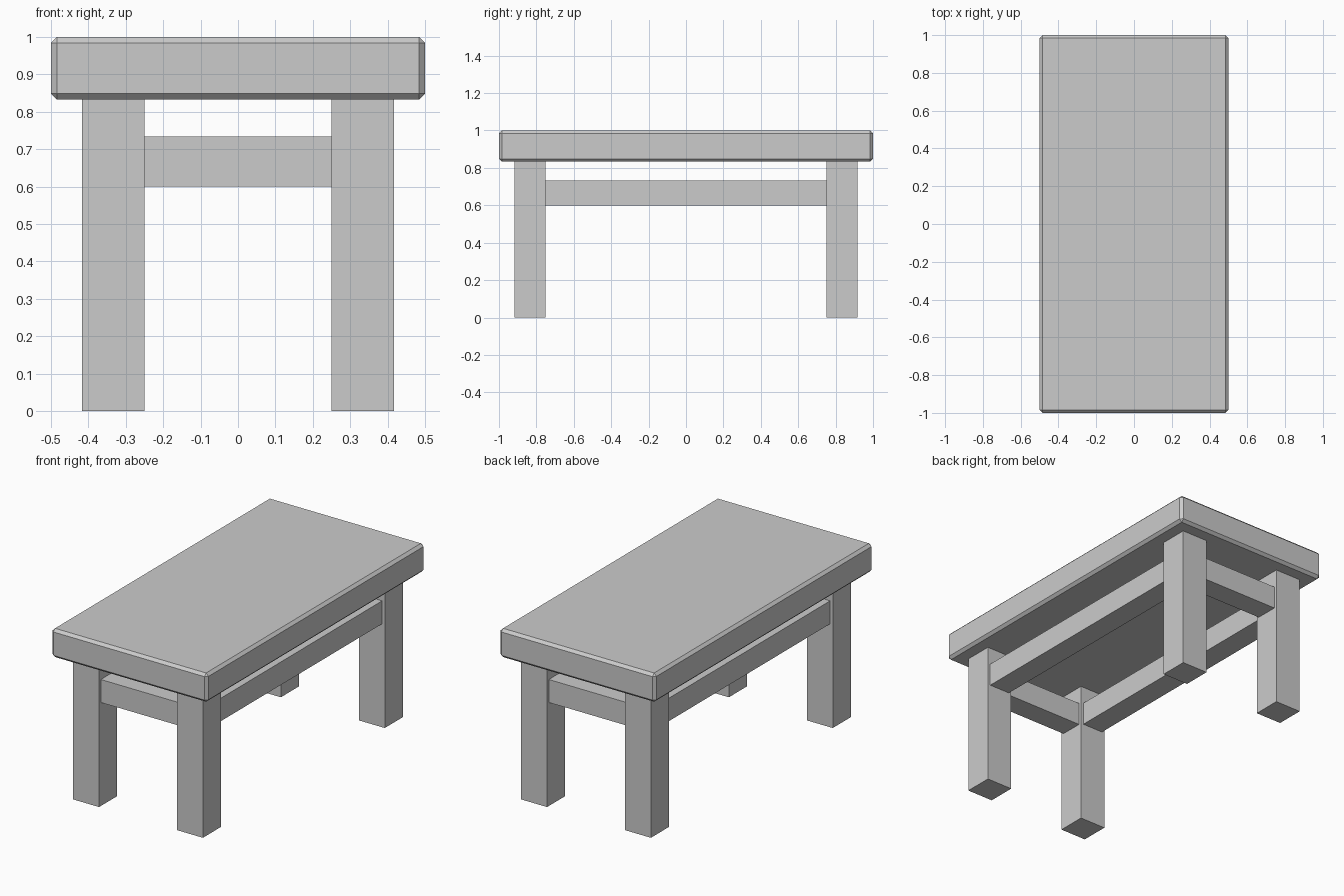
import bpy

if "Cube" in bpy.data.objects:
    bpy.data.objects.remove(bpy.data.objects["Cube"])


def box(name, lo, hi):
    """Axis-aligned box between two corners."""
    size = [h - l for l, h in zip(lo, hi)]
    bpy.ops.mesh.primitive_cube_add(size=1, location=[(l + h) / 2 for l, h in zip(lo, hi)])
    obj = bpy.context.object
    obj.name = name
    obj.scale = size
    bpy.ops.object.transform_apply(location=False, rotation=False, scale=True)
    return obj


LEG = 1 / 6               # leg width
LX, LY = 1 / 3, 5 / 6     # leg centres
UNDER = 5 / 6             # underside of the top
R = 1 / 15                # half thickness of the rails
RZ = 2 / 3                # rail centre height
h = LEG / 2

# Chamfered table top
top = box("table_top", (-0.5, -1, UNDER), (0.5, 1, 1))
bevel = top.modifiers.new("chamfer", "BEVEL")
bevel.width = 0.0155
bevel.segments = 1

# Four square legs
for sx, side in ((-1, "left"), (1, "right")):
    for sy, end in ((-1, "front"), (1, "back")):
        x, y = sx * LX, sy * LY
        box(f"{end}_{side}_leg", (x - h, y - h, 0), (x + h, y + h, UNDER))

# Long side rails
for s, side in ((-1, "left"), (1, "right")):
    x = s * LX
    box(f"{side}_rail", (x - R, -LY + h, RZ - R), (x + R, LY - h, RZ + R))

# Short end rails
for s, end in ((-1, "front"), (1, "back")):
    y = s * LY
    box(f"{end}_rail", (-LX + h, y - R, RZ - R), (LX - h, y + R, RZ + R))
